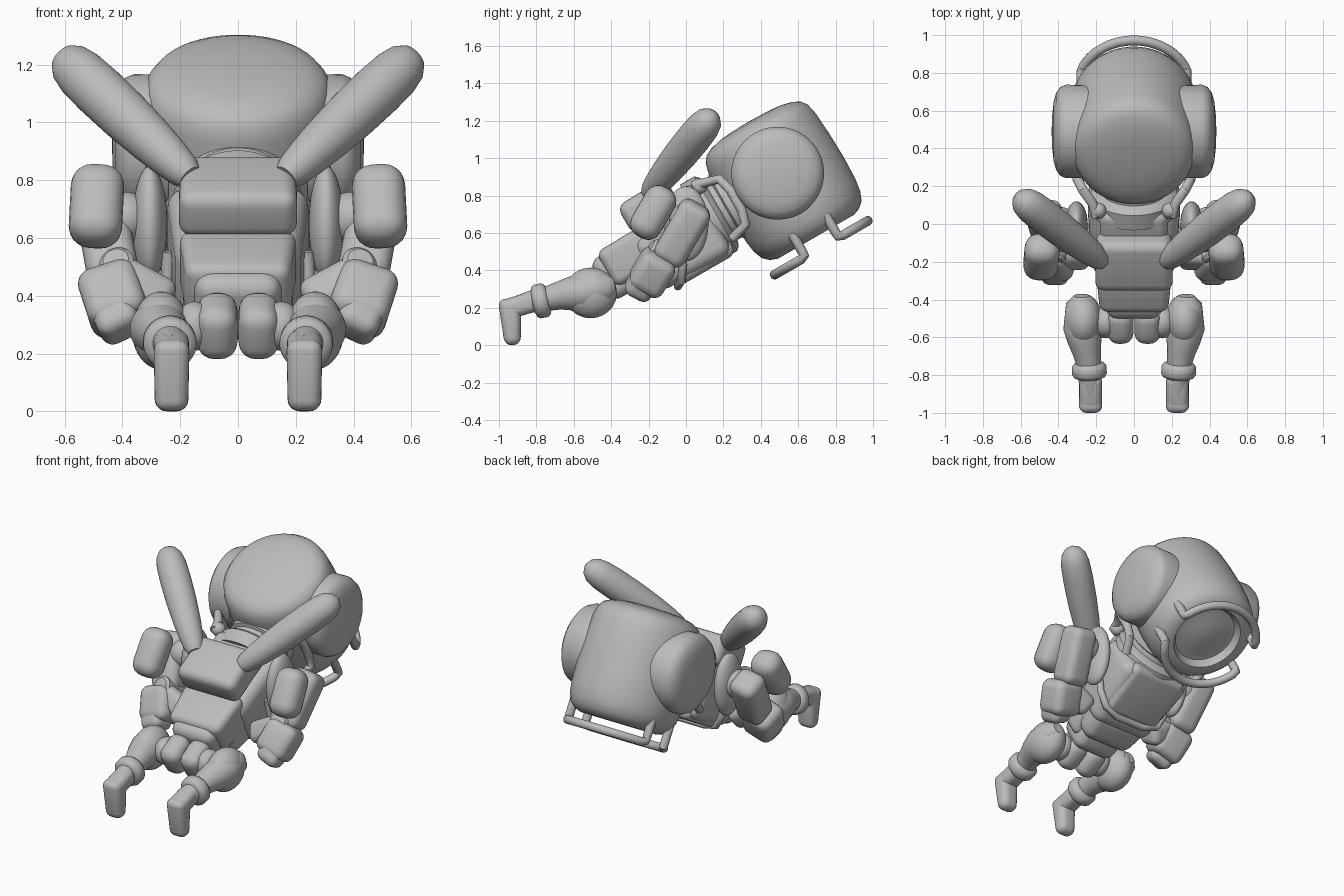
import bpy, bmesh, math
from mathutils import Vector, Matrix

cube = bpy.data.objects.get("Cube")
if cube:
    bpy.data.objects.remove(cube, do_unlink=True)

grey = bpy.data.materials.new("plain_grey")
grey.use_nodes = True
grey.diffuse_color = (0.5, 0.5, 0.5, 1)
grey.node_tree.nodes["Principled BSDF"].inputs["Base Color"].default_value = (0.5, 0.5, 0.5, 1)

# The body flies face down: local y is its front, local z runs up to the head
BODY = Matrix.Rotation(math.radians(-60), 4, 'X')
parts = []


def body(x, front, up):
    return BODY @ Vector((x, front, up))


def finish(name, bm, mirror):
    bmesh.ops.recalc_face_normals(bm, faces=bm.faces[:])
    mesh = bpy.data.meshes.new(name)
    bm.to_mesh(mesh)
    bm.free()
    mesh.materials.append(grey)
    obj = bpy.data.objects.new(name, mesh)
    bpy.context.collection.objects.link(obj)
    if mirror:
        obj.modifiers.new("Mirror", 'MIRROR').use_mirror_merge = False
    parts.append(obj)
    return obj


def box(name, centre, size, bevel, turn=None, taper=(1, 1), mirror=False):
    """Rounded box; taper scales the lower end in x and y."""
    bm = bmesh.new()
    bmesh.ops.create_cube(bm, size=1)
    for v in bm.verts:
        if v.co.z < 0:
            v.co.x *= taper[0]
            v.co.y *= taper[1]
        v.co = Vector(a * b for a, b in zip(v.co, size))
    bmesh.ops.bevel(bm, geom=bm.edges[:], offset=bevel, segments=5, profile=0.5, affect='EDGES')
    bm.transform(Matrix.Translation(centre) @ (turn or BODY))
    return finish(name, bm, mirror)


def ball(name, centre, radii, mirror=False):
    bm = bmesh.new()
    bmesh.ops.create_uvsphere(bm, u_segments=32, v_segments=20, radius=1)
    bm.transform(Matrix.Translation(centre) @ Matrix.Diagonal((*radii, 1)))
    return finish(name, bm, mirror)


def sweep(name, points, radii, axis=None, sides=32, mirror=False):
    """Round skin along a path; a fixed axis makes it a turned profile."""
    points = [Vector(p) for p in points]
    bm = bmesh.new()
    rings, ref = [], Vector((0.31, 0.2, 0.93))
    for i, p in enumerate(points):
        d = axis or (points[min(i + 1, len(points) - 1)] - points[max(i - 1, 0)])
        d = Vector(d).normalized()
        ref = (ref - d * ref.dot(d)).normalized()
        other = d.cross(ref)
        ring = []
        for k in range(sides):
            a = math.tau * k / sides
            ring.append(bm.verts.new(p + radii[i] * (ref * math.cos(a) + other * math.sin(a))))
        rings.append(ring)
    for a, b in zip(rings, rings[1:]):
        for k in range(sides):
            n = (k + 1) % sides
            bm.faces.new((a[k], a[n], b[n], b[k]))
    bm.faces.new(rings[0])
    bm.faces.new(rings[-1][::-1])
    return finish(name, bm, mirror)


def turned(name, origin, axis, profile, mirror=False):
    axis = Vector(axis).normalized()
    return sweep(name, [Vector(origin) + axis * d for d, r in profile],
                 [r for d, r in profile], axis, 48, mirror)


def tube(name, points, r, mirror=False):
    return sweep(name, points, [r] * len(points), sides=14, mirror=mirror)


# Head: a turned barrel with a sunken round face plate
FRONT = BODY @ Vector((0, 1, 0))
turned("head", body(0, 0, 0.892), FRONT, [
    (-0.868, 0.01), (-0.866, 0.1), (-0.858, 0.19), (-0.843, 0.25), (-0.823, 0.29), (-0.79, 0.315),
    (-0.74, 0.328), (-0.6, 0.338), (-0.45, 0.342), (-0.32, 0.338), (-0.25, 0.328), (-0.2, 0.308),
    (-0.17, 0.275), (-0.155, 0.235), (-0.155, 0.215), (-0.18, 0.205), (-0.2, 0.19), (-0.2, 0.15),
    (-0.185, 0.09), (-0.18, 0.01)])
turned("ear_cover", (0, 0.49, 0.92), (1, 0, 0), [
    (0.24, 0.245), (0.36, 0.248), (0.39, 0.235), (0.412, 0.205), (0.425, 0.16),
    (0.434, 0.08), (0.436, 0.005)], mirror=True)

# Guard bars around the face, each with two bent posts
for name, middle, spread in (("crown_bar", 90, 68), ("chin_bar", -90, 70)):
    arc = []
    for k in range(25):
        a = math.radians(middle - spread + 2 * spread * k / 24)
        arc.append((0.3 * math.cos(a), -0.09, 0.887 + 0.287 * math.sin(a)))
    posts = [[(p[0], -0.23, p[2]), (p[0], -0.125, p[2]), (p[0], -0.1, p[2])]
             for p in (arc[0], arc[-1])]
    tube(name, [body(*p) for p in posts[0] + arc[1:-1] + posts[1][::-1]], 0.026)

# Neck and collar
UP = BODY @ Vector((0, 0, 1))
turned("neck", body(0, -0.53, 0), UP, [
    (0.4, 0.23), (0.49, 0.23), (0.51, 0.21), (0.52, 0.18), (0.55, 0.18), (0.56, 0.2), (0.62, 0.2)])
tube("neck_hose", [body(0.2, -0.72, 0.46), body(0.22, -0.7, 0.53), body(0.27, -0.68, 0.6),
                   body(0.3, -0.6, 0.62), body(0.3, -0.48, 0.62), body(0.3, -0.4, 0.6),
                   body(0.27, -0.37, 0.5)], 0.026, True)
ball("hose_knob", (0.19, 0.07, 0.85), (0.043, 0.043, 0.043), True)

# Torso
box("chest", body(0, -0.475, 0.24), (0.5, 0.35, 0.46), 0.07, taper=(0.85, 0.92))
box("belly", body(0, -0.48, -0.02), (0.4, 0.32, 0.2), 0.06, taper=(0.85, 0.85))
box("chest_plate", body(0, -0.34, 0.3), (0.4, 0.1, 0.36), 0.045)
box("pelvis", body(0, -0.52, -0.14), (0.3, 0.25, 0.18), 0.06)
box("upper_pack", body(0, -0.74, 0.2), (0.4, 0.19, 0.3), 0.05, taper=(1.03, 0.92))
box("pack_bridge", body(0, -0.67, 0.38), (0.36, 0.13, 0.2), 0.05)
box("lower_pack", body(0, -0.56, -0.03), (0.41, 0.23, 0.28), 0.045, taper=(0.88, 0.95))
tube("belt_hose", [body(x, y, z) for x, y, z in (
    (0.24, -0.5, 0.24), (0.25, -0.38, 0.2), (0.2, -0.31, 0.15), (0.1, -0.295, 0.12),
    (-0.1, -0.295, 0.12), (-0.2, -0.31, 0.15), (-0.25, -0.38, 0.2), (-0.24, -0.5, 0.24))], 0.022)

# Club-shaped fins on the pack
root, tip = Vector((0.165, -0.2, 0.81)), Vector((0.618, 0.148, 1.238))
length = (tip - root).length
turned("fin", root, tip - root, [(f * length, r) for f, r in (
    (0, 0.045), (0.05, 0.06), (0.16, 0.072), (0.3, 0.082), (0.5, 0.09), (0.7, 0.092),
    (0.84, 0.088), (0.92, 0.076), (0.97, 0.052), (0.995, 0.02), (1, 0.003))], True)

# Shoulders and arms
ball("shoulder_disc", (0.305, 0.0, 0.65), (0.06, 0.12, 0.2), True)
lean = Matrix.Rotation(math.radians(-30), 4, 'X')
ball("shoulder_joint", (0.39, 0.0, 0.67), (0.09, 0.09, 0.09), True)
box("shoulder_pad", (0.49, -0.175, 0.71), (0.185, 0.175, 0.3), 0.075,
    Matrix.Rotation(math.radians(-3), 4, 'Y') @ lean, mirror=True)
box("upper_arm", (0.455, -0.02, 0.6), (0.18, 0.18, 0.36), 0.055,
    Matrix.Rotation(math.radians(10), 4, 'Y') @ lean, mirror=True)
turned("elbow", (0.41, -0.14, 0.49), (0.2, -0.8, 0.5), [
    (-0.08, 0.06), (0.05, 0.06), (0.065, 0.045), (0.068, 0.005)], True)
box("forearm", (0.43, -0.18, 0.39), (0.21, 0.2, 0.22), 0.055,
    Matrix.Rotation(math.radians(18), 4, 'Y') @ lean, mirror=True)
box("hand", (0.425, -0.235, 0.33), (0.15, 0.15, 0.16), 0.045,
    Matrix.Rotation(math.radians(25), 4, 'Y') @ lean, mirror=True)
box("inner_grip", (0.335, -0.16, 0.42), (0.22, 0.15, 0.14), 0.045,
    Matrix.Rotation(math.radians(-28), 4, 'Y') @ lean, mirror=True)

# Hips and legs
box("hip_joint", (0.072, -0.52, 0.295), (0.14, 0.2, 0.2), 0.06, mirror=True)
ball("hip_link", (0.15, -0.52, 0.295), (0.07, 0.085, 0.085), True)
ball("thigh", (0.267, -0.51, 0.28), (0.1, 0.14, 0.135), True)
sweep("leg", [(0.28, -0.38, 0.32), (0.28, -0.42, 0.31), (0.275, -0.55, 0.285), (0.26, -0.62, 0.275),
              (0.25, -0.68, 0.265), (0.24, -0.74, 0.25), (0.235, -0.82, 0.235), (0.23, -0.9, 0.215)],
      [0.04, 0.08, 0.1, 0.09, 0.075, 0.066, 0.06, 0.05], mirror=True)
turned("ankle_ring", (0.237, -0.765, 0.24), (0.05, 1, 0.22), [
    (-0.055, 0.06), (-0.045, 0.083), (-0.03, 0.092), (0.01, 0.092), (0.025, 0.08), (0.035, 0.055)], True)
box("boot", (0.23, -0.89, 0.212), (0.12, 0.19, 0.11), 0.04,
    Matrix.Rotation(math.radians(16), 4, 'X'), mirror=True)
box("foot", (0.23, -0.935, 0.125), (0.125, 0.125, 0.25), 0.04,
    Matrix.Rotation(math.radians(4), 4, 'X'), (0.92, 0.68), True)

# Smooth shading with sharp edges kept
bpy.ops.object.select_all(action='DESELECT')
for obj in parts:
    obj.select_set(True)
bpy.context.view_layer.objects.active = parts[0]
bpy.ops.object.shade_smooth_by_angle(angle=math.radians(40))
